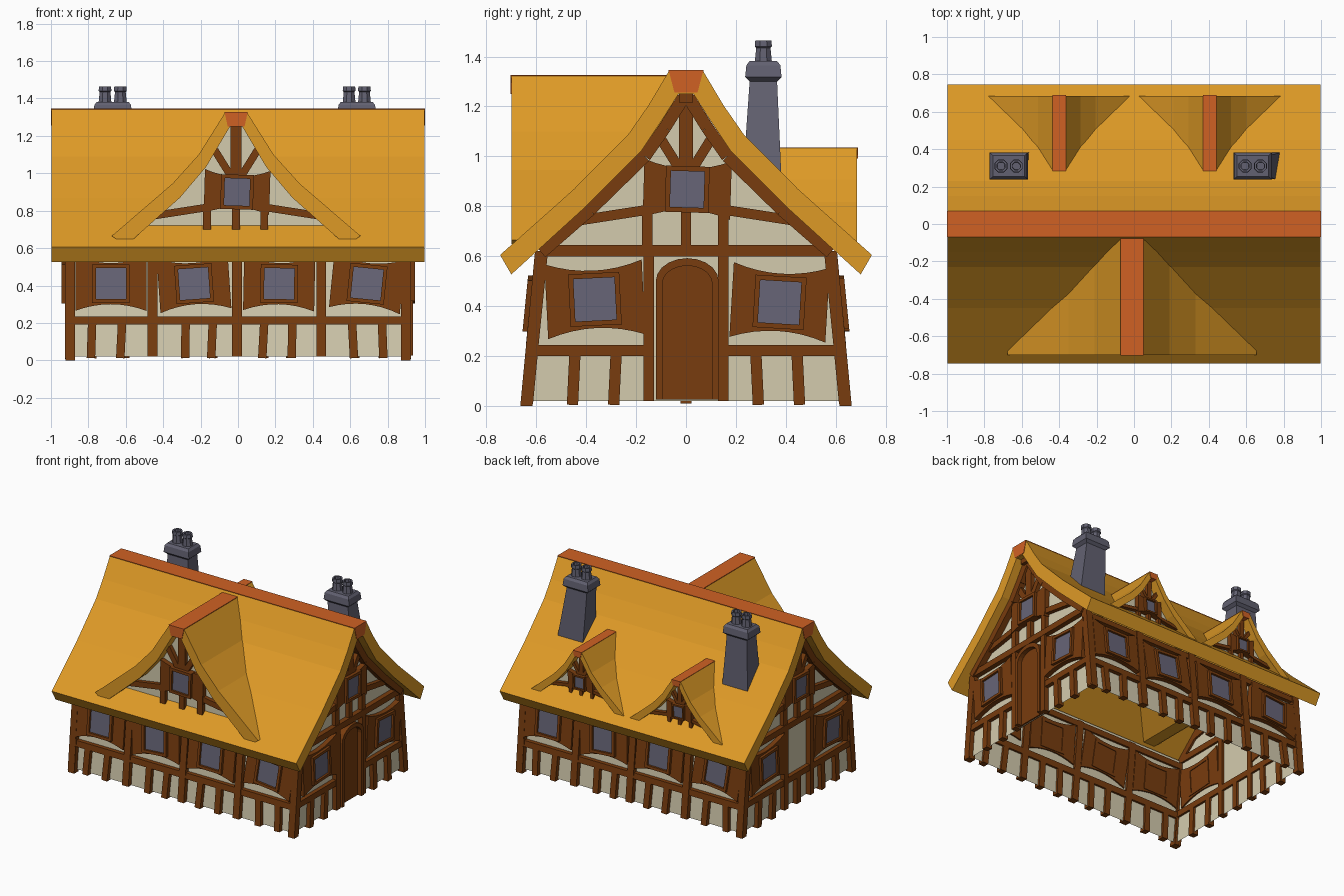
import bpy, bmesh, math, random

if "Cube" in bpy.data.objects:
    bpy.data.objects.remove(bpy.data.objects["Cube"])
random.seed(4)


def mat(name, r, g, b):
    m = bpy.data.materials.new(name)
    m.diffuse_color = [((c / 255 + 0.055) / 1.055) ** 2.4 for c in (r, g, b)] + [1]
    m.use_nodes = True
    m.node_tree.nodes["Principled BSDF"].inputs["Base Color"].default_value = m.diffuse_color
    return m


THATCH = mat("thatch_orange", 222, 154, 38)
RIDGE = mat("ridge_red", 208, 97, 36)
WOOD = mat("timber_brown", 120, 60, 14)
PLASTER = mat("plaster_cream", 212, 203, 174)
GLASS = mat("glass_grey", 103, 101, 119)
STONE = mat("stone_grey", 98, 97, 113)


def finish(name, bm, material):
    bmesh.ops.recalc_face_normals(bm, faces=bm.faces)
    me = bpy.data.meshes.new(name)
    bm.to_mesh(me)
    bm.free()
    me.materials.append(material)
    ob = bpy.data.objects.new(name, me)
    bpy.context.collection.objects.link(ob)
    return ob


def prism(name, wall, poly, d0, d1, material):
    """Polygon (u, v) on a wall, extruded from depth d0 to d1."""
    bm = bmesh.new()
    a = [bm.verts.new(wall(u, v, d0)) for u, v in poly]
    b = [bm.verts.new(wall(u, v, d1)) for u, v in poly]
    bm.faces.new(a)
    bm.faces.new(b)
    for i in range(len(a)):
        j = (i + 1) % len(a)
        bm.faces.new((a[i], a[j], b[j], b[i]))
    return finish(name, bm, material)


def beam(name, wall, p, q, w, d=0.03, d0=-0.015):
    dx, dy = q[0] - p[0], q[1] - p[1]
    k = w / 2 / math.hypot(dx, dy)
    nx, ny = -dy * k, dx * k
    poly = [(p[0] + nx, p[1] + ny), (q[0] + nx, q[1] + ny), (q[0] - nx, q[1] - ny), (p[0] - nx, p[1] - ny)]
    prism(name, wall, poly, d0, d, WOOD)


def loft(name, rings, n, material):
    """Rings of (x, y, rx, ry, z), capped at both ends."""
    bm = bmesh.new()
    k = 1 / math.cos(math.pi / n) if n == 4 else 1
    loops = [[bm.verts.new((x + rx * k * math.cos((i + .5) * math.tau / n),
                            y + ry * k * math.sin((i + .5) * math.tau / n), z)) for i in range(n)]
             for x, y, rx, ry, z in rings]
    for a, b in zip(loops, loops[1:]):
        for i in range(n):
            j = (i + 1) % n
            bm.faces.new((a[i], a[j], b[j], b[i]))
    bm.faces.new(loops[0])
    bm.faces.new(loops[-1])
    return finish(name, bm, material)


def mirrored(half):
    return half + [(-u, v) for u, v in reversed(half)]


# Wall frames: map (along, up, outwards) to the world
def half_depth(v):
    return 0.63 - 0.1 * v


def front(u, v, d): return (u, -half_depth(v) - d, v)
def back(u, v, d): return (-u, half_depth(v) + d, v)
def right(u, v, d): return (0.89 + d, u, v)
def left(u, v, d): return (-0.89 - d, -u, v)


def dormer_frame(cx, side, s):
    return lambda u, v, d: (cx + u * s, side * (0.615 + d), 0.65 + (v - 0.65) * s)


def window(name, wall, u, v, gw=0.18, gh=0.185, pw=0.38, ph=0.29, tilt=0.0):
    c, s = math.cos(tilt), math.sin(tilt)

    def at(x, y):
        return (u + x * c - y * s, v + x * s + y * c)
    # shutters flare towards the outside
    top = []
    for i in range(9):
        t = i / 4 - 1
        top.append((t * pw / 2, ph / 2 - 0.035 * (1 - abs(t) ** 2)))
    poly = top + [(x, -y) for x, y in reversed(top)]
    prism(name + "_shutters", wall, [at(*p) for p in poly], -0.01, 0.036, WOOD)
    x, y = gw / 2, gh / 2
    prism(name + "_glass", wall, [at(-x, -y), at(x, -y), at(x, y), at(-x, y)], 0.034, 0.04, GLASS)
    for sg in (-1, 1):
        beam(name + "_frame", wall, at(sg * x, -y - .01), at(sg * x, y + .01), 0.02, 0.055)
        beam(name + "_frame", wall, at(-x, sg * y), at(x, sg * y), 0.02, 0.055)


def gable_timber(name, wall, base, wv, top):
    """Window, posts, collar and braces that fill a gable."""
    window(name + "_window", wall, 0.005, wv, 0.155, 0.165, 0.35, 0.235, -0.03)
    for u in (-0.155, 0, 0.15):
        beam(name + "_post", wall, (u, base), (u, wv - 0.08), 0.042)
    beam(name + "_king_post", wall, (0, wv + 0.08), (0, top), 0.058)
    for sg in (-1, 1):
        beam(name + "_collar", wall, (sg * 0.14, wv - 0.08), (sg * 0.43, wv - 0.125), 0.04)
        beam(name + "_brace", wall, (sg * 0.025, wv + 0.08), (sg * 0.115, wv + 0.225), 0.04)


# Plaster walls, open below
bm = bmesh.new()
section = mirrored([(half_depth(.02), .02), (.568, .62), (.40, .79), (.18, 1.01), (.10, 1.13), (.03, 1.24)])
ends = [[bm.verts.new((x, y, z)) for y, z in section] for x in (-0.89, 0.89)]
for e in ends:
    bm.faces.new(e)
for i, j in ((0, 1), (-2, -1)):
    bm.faces.new((ends[0][i], ends[0][j], ends[1][j], ends[1][i]))
finish("plaster_walls", bm, PLASTER)

# Main roof with ridge cap
outer = [(.745, .605), (.45, .868), (.23, 1.09), (.15, 1.205), (.068, 1.343)]
inner = [(.70, .527), (.40, .80), (.18, 1.02), (.10, 1.14), (.03, 1.25)]


def along_x(u, v, d): return (d, u, v)


prism("main_roof", along_x, mirrored(outer) + list(reversed(mirrored(inner))), -0.997, 0.997, THATCH)
prism("main_ridge_cap", along_x, mirrored([(.046, 1.255), (.07, 1.346)]), -1, 1, RIDGE)
prism("ridge_beam", along_x, mirrored([(.028, 1.215), (.028, 1.258)]), -0.96, 0.96, WOOD)

# Dormers: one large in front, two small behind
d_outer = [(.64, .648), (.665, .665), (.34, .945), (.2, 1.10), (.06, 1.323)]
d_inner = [(.55, .648), (.30, .87), (.16, 1.035), (.03, 1.255)]
for name, cx, side, s, rear in (("front_dormer", -0.01, -1, 1, .05), ("back_left_dormer", -0.40, 1, .57, .27),
                                ("back_right_dormer", 0.405, 1, .57, .27)):
    fr = dormer_frame(cx, side, s)
    tip = 0.085 if side < 0 else 0.07
    prism(name + "_roof", fr, mirrored(d_outer) + list(reversed(mirrored(d_inner))), rear - .615, tip, THATCH)
    prism(name + "_ridge_cap", fr, mirrored([(.045, 1.25), (.062, 1.327)]), rear - .615, tip + .004, RIDGE)
    prism(name + "_wall", fr, mirrored([(.52, .68), (.30, .88), (.16, 1.045), (.03, 1.27)]), -0.015, 0, PLASTER)
    gable_timber(name, fr, 0.70, 0.90, 1.27)

# Long walls
for name, wall in (("front", front), ("back", back)):
    for u in (-.897, -.457, -.005, .445, .897):
        beam(name + "_post", wall, (u, 0 if abs(u) > .8 else .02), (u, .6), 0.052, 0.034)
    beam(name + "_rail", wall, (-.9, .213), (.9, .213), 0.044)
    beam(name + "_wall_plate", wall, (-.9, .575), (.9, .575), 0.04)
    for u in (-.78, -.62, -.28, -.135, .14, .29, .61, .77):
        beam(name + "_stud", wall, (u + random.uniform(-.012, .012), .012), (u, .2), 0.045)
    for i, (u, tilt) in enumerate(((-.68, .0), (-.235, .07), (.22, -.02), (.69, -.1))):
        window(f"{name}_window_{i}", wall, u, .41, tilt=tilt)

# End walls
for name, wall in (("right", right), ("left", left)):
    for sg in (-1, 1):
        beam(name + "_corner_post", wall, (sg * .638, .01), (sg * .58, .62), 0.05, 0.034)
        beam(name + "_door_post", wall, (sg * .15, .02), (sg * .15, .61), 0.042, 0.034)
        beam(name + "_rail", wall, (sg * .15, .222), (sg * .61, .222), 0.044)
        for u in (.29, .455):
            beam(name + "_stud", wall, (sg * u, .004), (sg * (u - .01), .21), 0.045)
        raf = [(.58, .615), (.385, .785), (.165, 1.0), (.085, 1.115), (.01, 1.235)]
        for p, q in zip(raf, raf[1:]):
            beam(name + "_rafter", wall, (sg * p[0], p[1]), (sg * q[0], q[1]), 0.05, 0.045)
    beam(name + "_tie_beam", wall, (-.57, .622), (.57, .622), 0.045, 0.036)
    window(name + "_window_a", wall, -.365, .427, .185, .19, .39, .30, .05)
    window(name + "_window_b", wall, .375, .415, .185, .19, .385, .30, -.06)
    gable_timber(name + "_gable", wall, .63, .868, 1.24)
beam("left_middle_rail", left, (-.15, .222), (.15, .222), 0.044)
beam("left_middle_stud", left, (0, .01), (0, .21), 0.045)


# Arched door in the right end wall
def arch(hw, spring, top):
    pts = [(.005 + hw * math.cos(i * math.pi / 10), spring + (top - spring) * math.sin(i * math.pi / 10))
           for i in range(11)]
    return [(.005 + hw, .025)] + pts + [(.005 - hw, .025)]


prism("door", right, arch(.106, .49, .57), -0.01, 0.012, WOOD)
prism("door_frame", right, arch(.126, .50, .592) + arch(.1, .49, .562)[::-1], -0.01, 0.045, WOOD)

# Chimneys with two hollow pots each
for name, cx, lean in (("left_chimney", -.67, .005), ("right_chimney", .635, .045)):
    y = .31
    loft(name + "_stack", [(cx + lean, y - .005, .105, .078, .90), (cx, y, .082, .055, 1.30),
                           (cx, y, .103, .073, 1.318), (cx, y, .098, .068, 1.365), (cx, y, .085, .055, 1.382)],
         4, STONE)
    for sg in (-1, 1):
        px = cx + sg * .041
        loft(name + "_pot", [(px, y, r, r, z) for r, z in (
            (.038, 1.37), (.031, 1.435), (.037, 1.44), (.035, 1.465), (.023, 1.465), (.021, 1.40))], 8, STONE)
